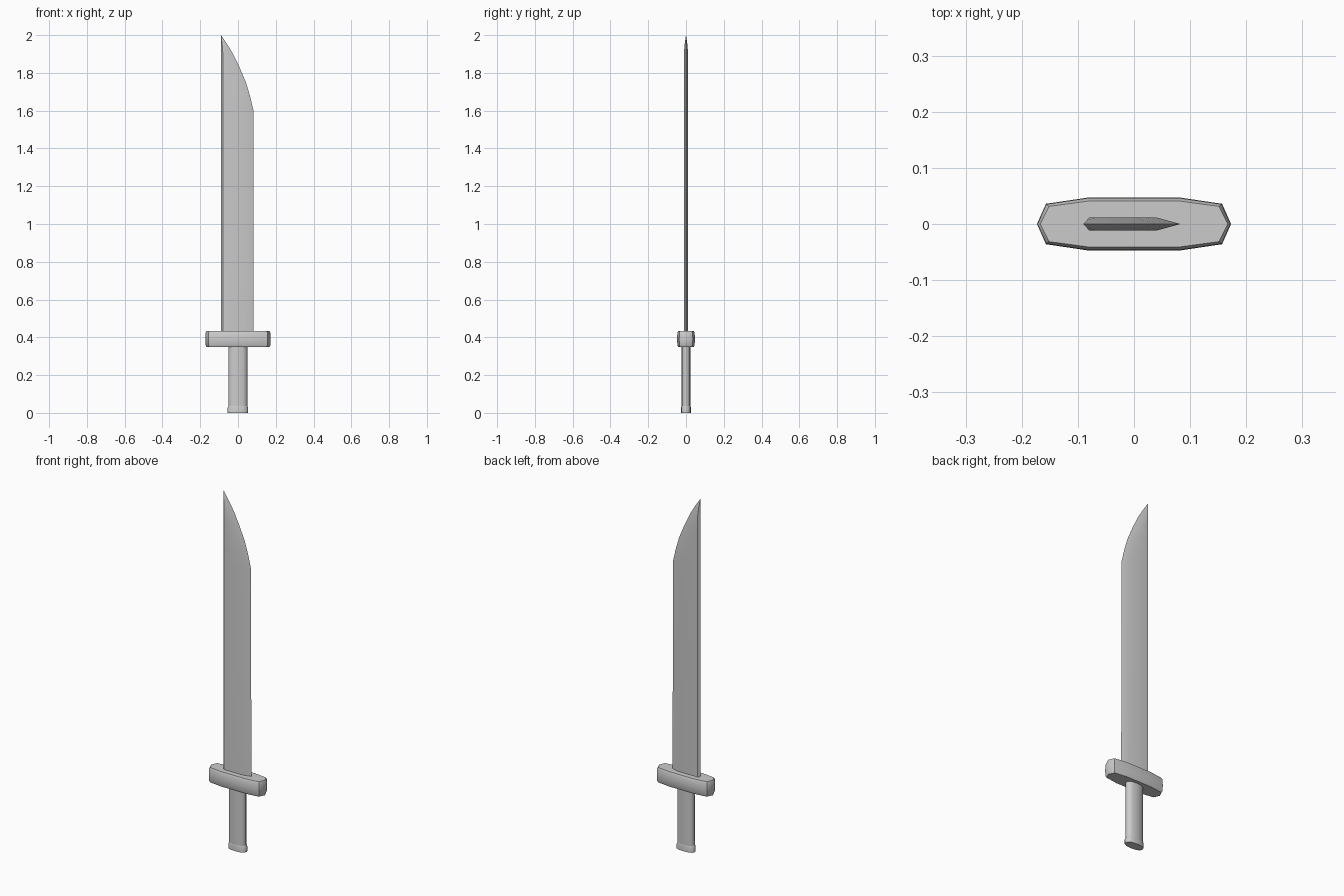
import bpy
import bmesh
import math

if "Cube" in bpy.data.objects:
    bpy.data.objects.remove(bpy.data.objects["Cube"])


def loft(name, rings, angle=30):
    """Skin a stack of equal-length point rings and cap both ends."""
    bm = bmesh.new()
    rows = [[bm.verts.new(p) for p in ring] for ring in rings]
    n = len(rows[0])
    for a, b in zip(rows, rows[1:]):
        for i in range(n):
            j = (i + 1) % n
            bm.faces.new((a[i], a[j], b[j], b[i]))
    bm.faces.new(rows[0][::-1])
    bm.faces.new(rows[-1])
    bmesh.ops.remove_doubles(bm, verts=bm.verts, dist=0.00005)
    bmesh.ops.recalc_face_normals(bm, faces=bm.faces)
    mesh = bpy.data.meshes.new(name)
    bm.to_mesh(mesh)
    bm.free()
    obj = bpy.data.objects.new(name, mesh)
    bpy.context.collection.objects.link(obj)
    bpy.ops.object.select_all(action='DESELECT')
    obj.select_set(True)
    bpy.context.view_layer.objects.active = obj
    bpy.ops.object.shade_smooth_by_angle(angle=math.radians(angle))
    return obj


# Blade: flat sides, a bevelled cutting edge and a tip swept back to the spine
SPINE, THICK, BEVEL = -0.09, 0.0115, 0.042


def blade_ring(z, edge):
    k = min(1.0, (edge - SPINE) / (BEVEL + 0.012))
    t, back, front = THICK * k, SPINE + 0.01 * k, edge - BEVEL * k
    return [(SPINE, 0, z), (back, -t, z), (front, -t, z),
            (edge, 0, z), (front, t, z), (back, t, z)]


edge_curve = [(0.42, 0.083), (1.60, 0.082), (1.68, 0.063), (1.75, 0.042),
              (1.83, 0.008), (1.90, -0.026), (1.95, -0.056), (2.0, -0.0895)]
loft("blade", [blade_ring(z, x) for z, x in edge_curve])

# Guard: pointed ten-sided bar with softened top and bottom rims
quarter = [(0.173, 0), (0.157, 0.036), (0.083, 0.047)]
half = quarter + [(-x, y) for x, y in quarter[::-1]]
outline = half + [(x, -y) for x, y in half[-2:0:-1]]


def guard_ring(z, inset):
    return [(x * (1 - inset / 0.173), y * (1 - inset / 0.047), z) for x, y in outline]


loft("guard", [guard_ring(z, d) for z, d in
               [(0.35, 0.006), (0.36, 0.001), (0.39, 0), (0.424, 0.001), (0.434, 0.006)]], 50)


# Grip and pommel: flattened oval sections
def oval(z, rx, ry, n=12):
    pts = [(math.cos(2 * math.pi * i / n), math.sin(2 * math.pi * i / n)) for i in range(n)]
    return [(rx * math.copysign(abs(c) ** 0.8, c) - 0.001,
             ry * math.copysign(abs(s) ** 0.8, s), z) for c, s in pts]


loft("grip", [oval(0.025, 0.05, 0.024), oval(0.36, 0.05, 0.024)], 50)
loft("pommel", [oval(0, 0.055, 0.026), oval(0.026, 0.055, 0.026), oval(0.036, 0.05, 0.024)], 50)
